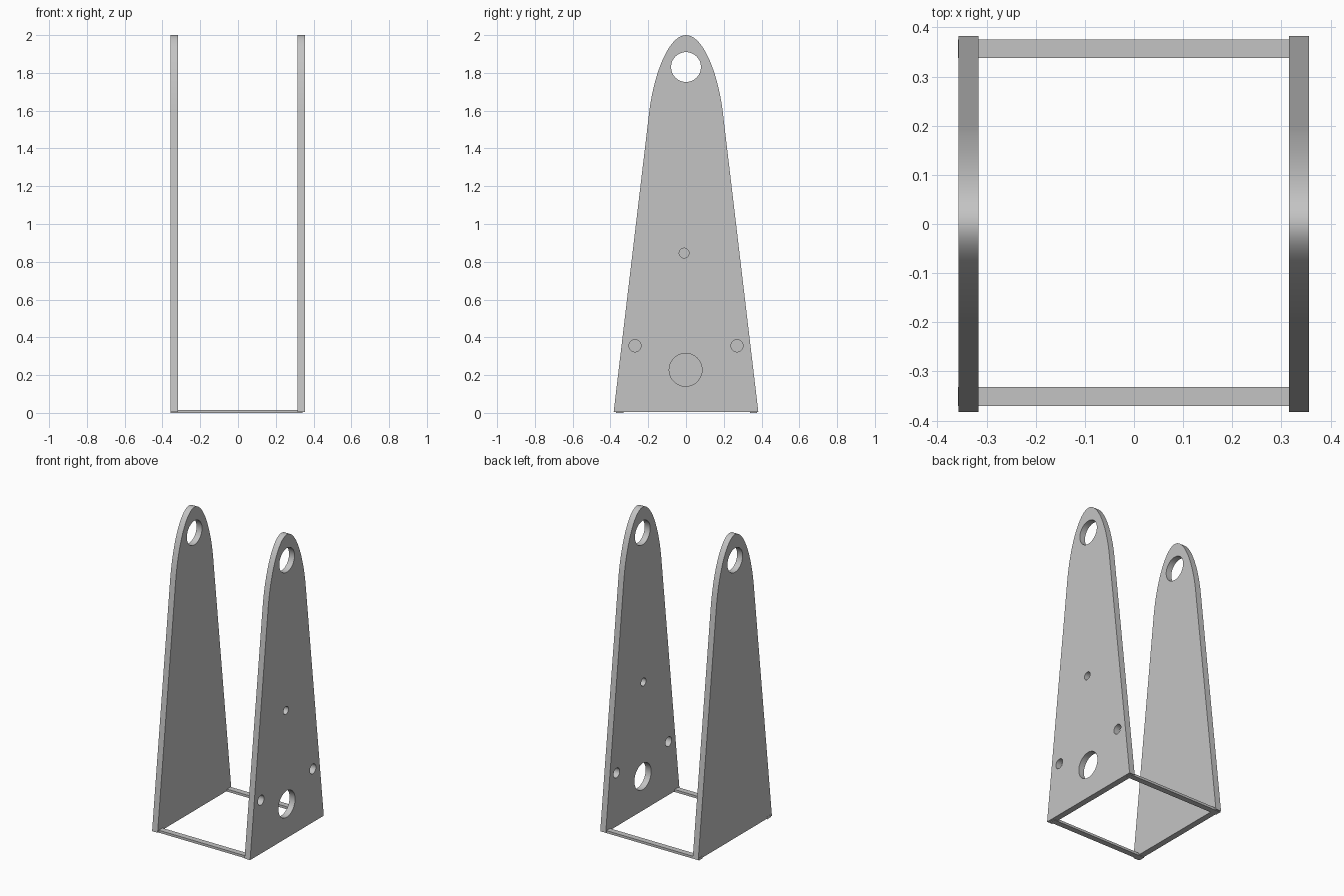
import bpy, bmesh, math
from mathutils import Vector
from mathutils.geometry import interpolate_bezier

cube = bpy.data.objects.get("Cube")
if cube:
    bpy.data.objects.remove(cube, do_unlink=True)

grey = bpy.data.materials.new("plain grey")
grey.use_nodes = True
colour = (0.55, 0.55, 0.55, 1)
grey.diffuse_color = colour
grey.node_tree.nodes["Principled BSDF"].inputs["Base Color"].default_value = colour

BASE = 0.004        # underside of the plates
THICK = 0.04


def circle(y, z, r, n=48):
    return [(y + r * math.cos(2 * math.pi * i / n), z + r * math.sin(2 * math.pi * i / n))
            for i in range(n)]


def outline():
    """Tapered plate with a rounded top, as (y, z) points."""
    shoulder = [Vector(p) for p in ((0.195, 1.59), (0.17, 1.8), (0.09, 2.0), (0, 2.0))]
    side = [(0.383, BASE)] + [tuple(p) for p in interpolate_bezier(*shoulder, 20)]
    return side + [(-y, z) for y, z in reversed(side[:-1])]


def plate(name, x, holes):
    # Filled 2D curve, the inner loops become holes
    curve = bpy.data.curves.new(name, 'CURVE')
    curve.dimensions = '2D'
    curve.fill_mode = 'BOTH'
    curve.extrude = THICK / 2
    for loop in [outline()] + [circle(*h) for h in holes]:
        spline = curve.splines.new('POLY')
        spline.points.add(len(loop) - 1)
        for point, (y, z) in zip(spline.points, loop):
            point.co = (y, z, 0, 1)
        spline.use_cyclic_u = True
    source = bpy.data.objects.new(name + " curve", curve)
    bpy.context.collection.objects.link(source)
    bpy.context.view_layer.update()
    mesh = bpy.data.meshes.new_from_object(
        source.evaluated_get(bpy.context.evaluated_depsgraph_get()))
    bpy.data.objects.remove(source, do_unlink=True)
    # Stand the plate up so its thickness runs along x
    bm = bmesh.new()
    bm.from_mesh(mesh)
    for v in bm.verts:
        v.co = (v.co.z + x, v.co.x, v.co.y)
    bmesh.ops.remove_doubles(bm, verts=bm.verts, dist=1e-5)
    bmesh.ops.recalc_face_normals(bm, faces=bm.faces)
    bm.to_mesh(mesh)
    bm.free()
    finish(name, mesh)


def bar(name, y):
    mesh = bpy.data.meshes.new(name)
    bm = bmesh.new()
    bmesh.ops.create_cube(bm, size=1)
    for v in bm.verts:
        v.co = (v.co.x * 0.7 - 0.008, v.co.y * 0.038 + y, (v.co.z + 0.5) * 0.016)
    bm.to_mesh(mesh)
    bm.free()
    finish(name, mesh)


def finish(name, mesh):
    mesh.name = name
    mesh.materials.clear()
    mesh.materials.append(grey)
    obj = bpy.data.objects.new(name, mesh)
    bpy.context.collection.objects.link(obj)
    bpy.ops.object.select_all(action='DESELECT')
    obj.select_set(True)
    bpy.context.view_layer.objects.active = obj
    bpy.ops.object.shade_smooth_by_angle(angle=math.radians(30))


# Side plates: both have the top hole, the left one also the mounting holes
top_hole = (0, 1.831, 0.079)
mounts = [(-0.002, 0.228, 0.087), (-0.27, 0.355, 0.032), (0.27, 0.355, 0.032),
          (-0.01, 0.846, 0.026)]
plate("left_plate", 0.336, [top_hole] + mounts)
plate("right_plate", -0.337, [top_hole])

# Cross bars along the floor
bar("front_bar", -0.351)
bar("back_bar", 0.357)
